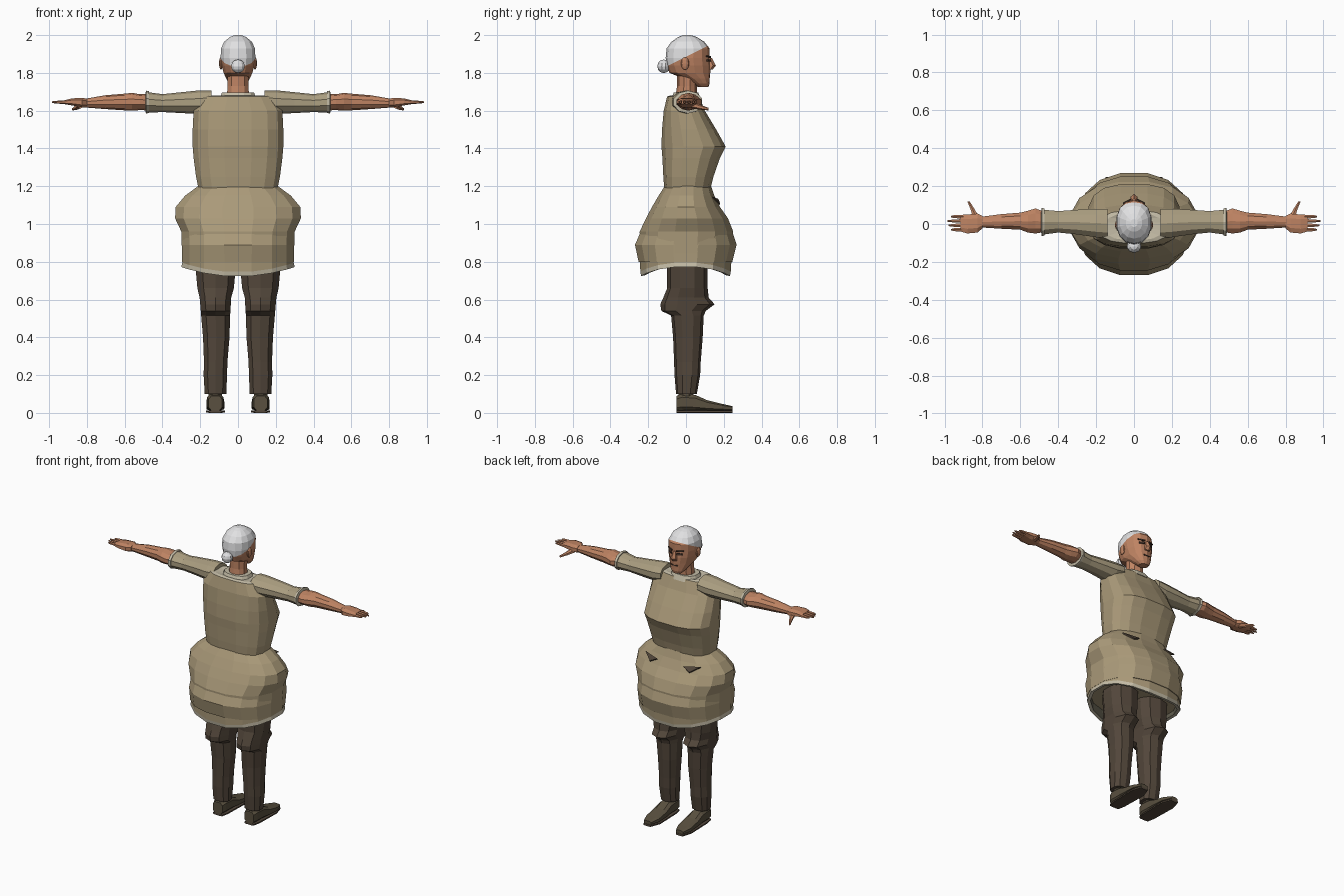
import bpy, bmesh, math
from mathutils import Vector


def material(name, rgb):
    m = bpy.data.materials.new(name)
    m.diffuse_color = (*rgb, 1)
    return m


TUNIC = material("tan_cloth", (0.40, 0.32, 0.19))
SLEEVE = material("sleeve_cloth", (0.41, 0.345, 0.22))
TRIM = material("pale_trim", (0.55, 0.50, 0.38))
LINING = material("dark_lining", (0.13, 0.12, 0.085))
PANTS = material("dark_brown_cloth", (0.085, 0.062, 0.043))
SHOE = material("brown_leather", (0.10, 0.08, 0.05))
SKIN = material("skin", (0.52, 0.23, 0.125))
HAIR = material("white_hair", (0.75, 0.75, 0.76))
DARK = material("dark_detail", (0.06, 0.035, 0.025))


def finish(name, bm, mats):
    bmesh.ops.recalc_face_normals(bm, faces=bm.faces[:])
    me = bpy.data.meshes.new(name)
    bm.to_mesh(me)
    bm.free()
    for m in mats:
        me.materials.append(m)
    ob = bpy.data.objects.new(name, me)
    bpy.context.collection.objects.link(ob)
    return ob


def loft(name, rings, mats, n=12, p=2.0, axis="z", bands=None, warp=None, edit=None):
    """Rings are (position, a0, a1, b0, b1): limits across the two other axes."""
    bm = bmesh.new()
    loops = []
    for i, (t, a0, a1, b0, b1) in enumerate(rings):
        loop = []
        for k in range(n):
            ang = 2 * math.pi * (k + 0.5) / n
            c, s = math.cos(ang), math.sin(ang)
            fit = math.cos(math.pi / n)
            u = math.copysign(abs(c / fit) ** (2 / p), c)
            v = math.copysign(abs(s / fit) ** (2 / p), s)
            a = (a0 + a1) / 2 + u * (a1 - a0) / 2
            b = (b0 + b1) / 2 + v * (b1 - b0) / 2
            co = Vector({"z": (a, b, t), "x": (t, a, b), "y": (a, t, b)}[axis])
            if warp:
                co = warp(i, co, u)
            loop.append(bm.verts.new(co))
        loops.append(loop)
    bands = bands or [0] * (len(rings) + 1)     # start cap, each band, end cap
    bm.faces.new(loops[0]).material_index = bands[0]
    for i in range(len(loops) - 1):
        for k in range(n):
            f = bm.faces.new((loops[i][k], loops[i][(k + 1) % n],
                              loops[i + 1][(k + 1) % n], loops[i + 1][k]))
            f.material_index = bands[i + 1]
    bm.faces.new(loops[-1]).material_index = bands[-1]
    if edit:
        edit(bm)
    return finish(name, bm, mats)


def plate(name, pts, mat, depth=(0, -0.008, 0)):
    bm = bmesh.new()
    f = bm.faces.new([bm.verts.new(p) for p in pts])
    r = bmesh.ops.extrude_face_region(bm, geom=[f])
    vs = [g for g in r["geom"] if isinstance(g, bmesh.types.BMVert)]
    bmesh.ops.translate(bm, verts=vs, vec=depth)
    return finish(name, bm, [mat])


def ball(name, loc, size, mat):
    bm = bmesh.new()
    bmesh.ops.create_uvsphere(bm, u_segments=10, v_segments=6, radius=1)
    for v in bm.verts:
        v.co = Vector(loc) + Vector(a * b for a, b in zip(v.co, size))
    return finish(name, bm, [mat])


def sym(t, w, y0, y1):
    return (t, -w, w, y0, y1)


# bodice, with a pale neckline on top
loft("bodice", [sym(1.19, .21, -.115, .13), sym(1.25, .222, -.12, .145),
                sym(1.35, .235, -.125, .18), sym(1.41, .24, -.13, .21),
                sym(1.50, .24, -.127, .16), sym(1.60, .235, -.118, .10),
                sym(1.675, .182, -.10, .07), sym(1.68, .15, -.085, .055),
                sym(1.675, .10, -.065, .05)],
     [TUNIC, TRIM], n=16, p=2.7, bands=[0] * 7 + [1] * 3)
loft("collar", [sym(1.66, .10, -.08, .08), sym(1.695, .085, -.065, .065)],
     [TRIM], n=12, p=2.5)


# skirt with wavy hem, pale border and dark inside
def hem(i, co, u):
    if i in (3, 4, 5):
        co.z += 0.05 * abs(u) ** 2
    return co


loft("skirt", [sym(1.20, .212, -.113, .133), sym(1.15, .28, -.145, .15),
               sym(1.09, .33, -.18, .18), sym(.735, .297, -.238, .235),
               sym(.72, .297, -.235, .232), sym(.735, .275, -.215, .212),
               sym(.93, .25, -.20, .20)][:3] +
     [], [TUNIC], n=16, p=2.3)
loft("skirt_lower", [sym(1.09, .33, -.18, .18), sym(1.03, .333, -.212, .222),
                     sym(.96, .30, -.245, .25), sym(.745, .295, -.242, .237),
                     sym(.722, .30, -.238, .233), sym(.725, .28, -.218, .213),
                     sym(.86, .27, -.23, .23)],
     [TUNIC, TRIM, LINING], n=16, p=2.3, warp=hem,
     bands=[0, 0, 0, 0, 1, 1, 2, 2])
# widest fold around the skirt
loft("skirt_fold", [sym(.97, .294, -.235, .242), sym(.89, .297, -.27, .268),
                    sym(.80, .296, -.251, .245)], [TUNIC], n=16, p=2.3)

for s, side in ((1, "right"), (-1, "left")):
    def mx(i, co, u, s=s):
        return Vector((co.x * s, co.y, co.z))

    # breeches with a knee bulge
    loft("leg_" + side, [(.98, .02, .21, -.09, .11), (.77, .012, .225, -.095, .11),
                         (.66, .022, .215, -.095, .11), (.61, .036, .203, -.115, .115),
                         (.575, .038, .20, -.13, .145), (.54, .04, .197, -.125, .10),
                         (.515, .042, .195, -.075, .09), (.40, .045, .185, -.065, .085),
                         (.27, .056, .18, -.06, .075), (.20, .058, .182, -.058, .072),
                         (.10, .062, .176, -.05, .055)],
         [PANTS], n=10, p=2.3, warp=mx)
    loft("ankle_" + side, [(.12, .085, .155, -.04, .04), (.07, .085, .155, -.04, .04)],
         [SHOE], n=8, warp=mx)
    # shoe from heel to toe, on a thin sole
    loft("shoe_" + side, [(-.05, .085, .155, .012, .09), (-.02, .076, .164, .012, .102),
                          (.05, .076, .164, .012, .095), (.11, .072, .168, .012, .068),
                          (.19, .074, .168, .012, .048), (.245, .095, .15, .012, .036)],
         [SHOE], n=8, p=3.2, axis="y", warp=mx)
    loft("sole_" + side, [(-.05, .085, .155, 0, .014), (.0, .075, .165, 0, .014),
                          (.18, .07, .17, 0, .014), (.247, .095, .15, 0, .014)],
         [PANTS], n=8, p=4, axis="y", warp=mx)
    # sleeve and pale cuff
    loft("sleeve_" + side, [(.14, -.075, .08, 1.60, 1.705), (.20, -.07, .08, 1.585, 1.705),
                            (.30, -.055, .075, 1.59, 1.695), (.40, -.045, .068, 1.595, 1.685),
                            (.475, -.055, .075, 1.592, 1.695)],
         [SLEEVE], n=10, axis="x", warp=mx)
    loft("cuff_" + side, [(.472, -.06, .082, 1.59, 1.70), (.487, -.065, .085, 1.588, 1.703),
                          (.49, -.045, .065, 1.60, 1.69)],
         [TRIM], n=10, axis="x", warp=mx)
    # forearm and palm
    loft("forearm_" + side, [(.46, -.04, .06, 1.603, 1.685), (.52, -.05, .082, 1.605, 1.685),
                             (.56, -.045, .07, 1.602, 1.692), (.60, -.03, .06, 1.604, 1.688),
                             (.70, -.025, .052, 1.61, 1.68), (.81, -.018, .038, 1.618, 1.662)],
         [SKIN], n=10, axis="x", warp=mx)
    loft("palm_" + side, [(.80, -.022, .042, 1.617, 1.663), (.825, -.045, .055, 1.618, 1.668),
                          (.88, -.05, .05, 1.628, 1.665), (.915, -.04, .048, 1.634, 1.656)],
         [SKIN], n=8, p=2.6, axis="x", warp=mx)
    # four fingers and a thumb
    for k, end in enumerate((.965, .98, .985, .965)):
        y = -.03 + k * .023
        loft(f"finger_{k + 1}_{side}", [(.90, y - .01, y + .01, 1.636, 1.655),
                                        (.95, y - .008, y + .008, 1.638, 1.652),
                                        (end, y - .004, y + .004, 1.641, 1.649)],
             [SKIN], n=6, axis="x", warp=mx)
    loft("thumb_" + side, [(.03, .815, .85, 1.615, 1.645), (.075, .84, .862, 1.607, 1.63),
                           (.12, .868, .88, 1.602, 1.614)],
         [SKIN], n=6, axis="y", warp=mx)
    # ear, eye and brow
    ball("ear_" + side, (s * .09, -.005, 1.85), (.011, .022, .034), SKIN)
    plate("eye_" + side, [(s * x, y, z) for x, y, z in ((.02, .132, 1.872), (.05, .117, 1.872),
                                                       (.05, .117, 1.86), (.02, .132, 1.86))], DARK)
    plate("brow_" + side, [(s * x, y, z) for x, y, z in ((.016, .133, 1.889), (.058, .113, 1.893),
                                                        (.058, .113, 1.886), (.016, .133, 1.88))], DARK)
    # dark gap at the waist
    plate("waist_gap_" + side, [(s * x, y, z) for x, y, z in ((.10, .168, 1.125), (.21, .138, 1.138),
                                                             (.15, .177, 1.10))],
          PANTS, (0, .004, .007))


# head, cut along a sloping hairline
def hairline(bm):
    co, no = Vector((0, 0, 1.885)), Vector((0, -.5, 1)).normalized()
    bmesh.ops.bisect_plane(bm, geom=bm.verts[:] + bm.edges[:] + bm.faces[:],
                           plane_co=co, plane_no=no)
    for f in bm.faces:
        f.material_index = int((f.calc_center_median() - co).dot(no) > 0)


loft("head", [sym(1.725, .03, .065, .118), sym(1.745, .048, .035, .124),
              sym(1.77, .062, -.01, .124), sym(1.80, .076, -.085, .126),
              sym(1.84, .087, -.10, .126), sym(1.88, .092, -.105, .122),
              sym(1.93, .09, -.10, .122), sym(1.965, .073, -.075, .095),
              sym(1.99, .043, -.04, .055), sym(2.0, .018, -.015, .025)],
     [SKIN, HAIR], n=14, p=2.2, edit=hairline)
loft("neck", [sym(1.66, .06, -.055, .055), sym(1.73, .055, -.045, .055),
              sym(1.82, .055, -.045, .06)], [SKIN], n=10)
loft("nose", [sym(1.818, .018, .10, .138), sym(1.838, .019, .10, .154),
              sym(1.88, .009, .10, .134)], [SKIN], n=6)
plate("mouth", [(-.026, .128, 1.787), (.026, .128, 1.787), (.02, .128, 1.78), (-.02, .128, 1.78)], DARK)
ball("hair_bun", (0, -.118, 1.835), (.038, .034, .036), HAIR)
